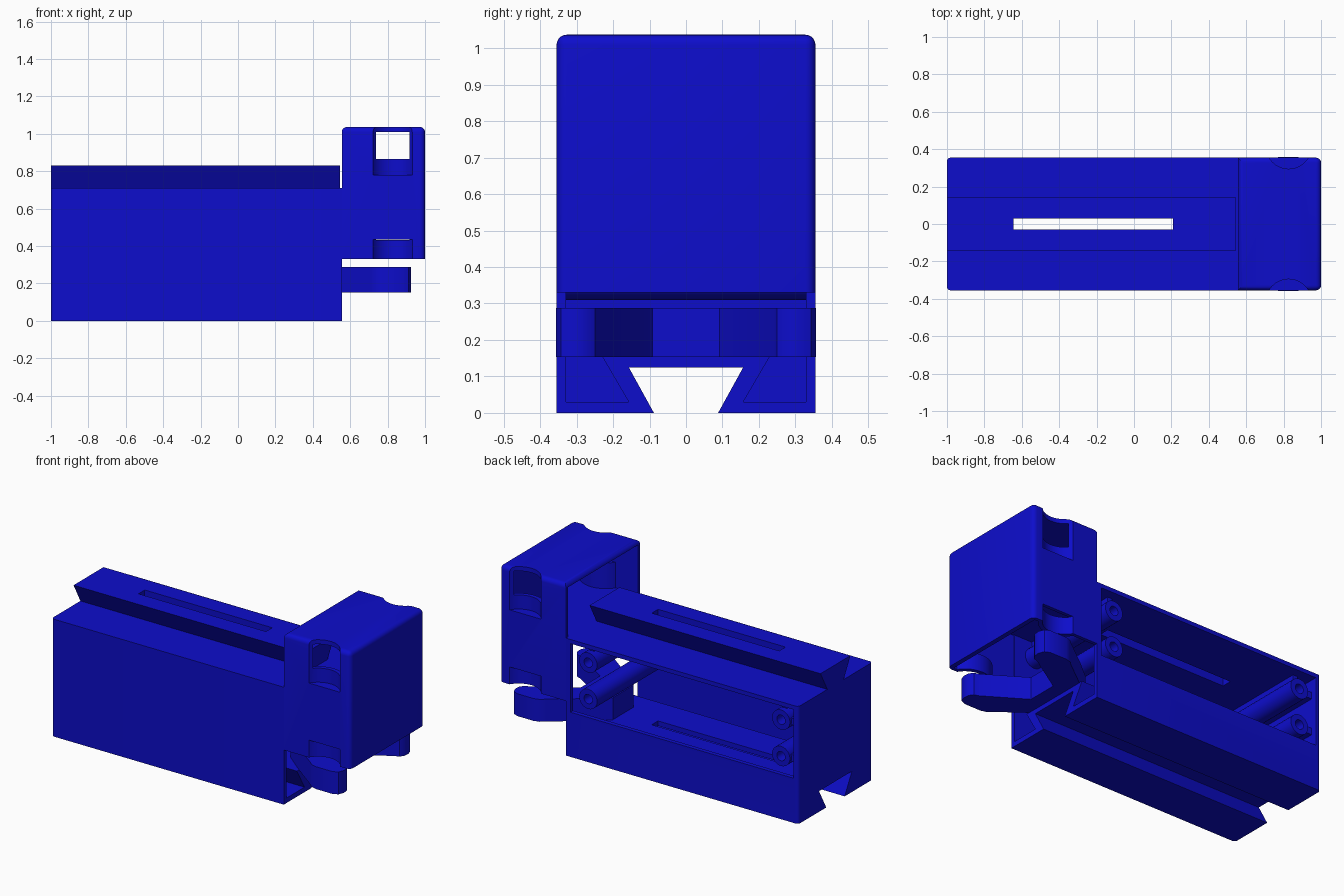
import bpy, bmesh, math

if "Cube" in bpy.data.objects:
    bpy.data.objects.remove(bpy.data.objects["Cube"])

blue = bpy.data.materials.new("deep blue")
blue.diffuse_color = (0.004, 0.004, 0.6, 1)
blue.use_nodes = True
blue.node_tree.nodes["Principled BSDF"].inputs["Base Color"].default_value = blue.diffuse_color


def finish(name, bm):
    bmesh.ops.recalc_face_normals(bm, faces=bm.faces[:])
    me = bpy.data.meshes.new(name)
    bm.to_mesh(me)
    bm.free()
    me.materials.append(blue)
    ob = bpy.data.objects.new(name, me)
    bpy.context.collection.objects.link(ob)
    return ob


def prism(name, pts, a, b, axis='x', bevel=0, pick=None):
    """Extrude a 2D outline along x (points are y, z) or z (points are x, y)."""
    bm = bmesh.new()
    place = (lambda p, t: (t, p[0], p[1])) if axis == 'x' else (lambda p, t: (p[0], p[1], t))
    f = bm.faces.new([bm.verts.new(place(p, a)) for p in pts])
    r = bmesh.ops.extrude_face_region(bm, geom=[f])
    vs = [g for g in r['geom'] if isinstance(g, bmesh.types.BMVert)]
    bmesh.ops.translate(bm, verts=vs, vec=(b - a, 0, 0) if axis == 'x' else (0, 0, b - a))
    bmesh.ops.recalc_face_normals(bm, faces=bm.faces[:])
    if bevel:
        es = [e for e in bm.edges if pick(*[v.co for v in e.verts])]
        bmesh.ops.bevel(bm, geom=es, offset=bevel, segments=5, profile=0.5, affect='EDGES')
    return finish(name, bm)


def box(name, x0, x1, y0, y1, z0, z1, **kw):
    return prism(name, [(y0, z0), (y1, z0), (y1, z1), (y0, z1)], x0, x1, **kw)


def circle(x, y, r, n=40):
    return [(x + r * math.cos(2 * math.pi * i / n), y + r * math.sin(2 * math.pi * i / n)) for i in range(n)]


def boolean(ob, tool, op='DIFFERENCE'):
    m = ob.modifiers.new(op, 'BOOLEAN')
    m.object, m.operation, m.solver = tool, op, 'EXACT'
    bpy.context.view_layer.objects.active = ob
    bpy.ops.object.modifier_apply(modifier=m.name)
    bpy.data.objects.remove(tool)


def smooth(ob):
    bpy.ops.object.select_all(action='DESELECT')
    ob.select_set(True)
    bpy.context.view_layer.objects.active = ob
    bpy.ops.object.shade_smooth_by_angle(angle=math.radians(30))


def mirrored(half):
    return half + [(-y, z) for y, z in reversed(half)]


W = 0.355

# body: box with a dovetail groove underneath
body = prism("body", mirrored([(0.157, 0.125), (0.088, 0), (W, 0), (W, 0.71)]), -1, 0.555, bevel=0.02,
             pick=lambda p, q: p.x < -0.99 and q.x < -0.99 and abs(p.y) > 0.35 and abs(p.y - q.y) < 0.01)
# inner hollow, open at the head end
boolean(body, prism("hollow", mirrored([(0.23, 0.155), (0.157, 0.03), (0.329, 0.03), (0.329, 0.685)]),
                    -0.968, 0.7))
# wide opening in the back wall
boolean(body, box("back_opening", -0.968, 0.525, 0.3, 0.5, 0.27, 0.685))

# dovetail rail on top
rail = prism("top_rail", mirrored([(0.075, 0.705), (0.143, 0.83)]), -1, 0.545)

# long slot through rail, roof and floor
for ob in (body, rail):
    boolean(ob, box("slot", -0.645, 0.208, -0.03, 0.03, -0.2, 1.2))
smooth(body)

# screw tubes running from the front wall to the back opening
for x, sx in ((-0.87, -1), (0.42, 1)):
    for z in (0.59, 0.37):
        tube = prism("screw_tube", circle(x, -z, 0.06, 24), -0.335, 0.335, axis='z')
        bore = prism("bore", circle(x, -z, 0.028, 24), 0.1, 0.5, axis='z')
        boolean(tube, bore)
        tube.rotation_euler = (-math.pi / 2, 0, 0)
        smooth(tube)
        if sx < 0:
            box("tube_web", -0.97, x - 0.055, -0.335, 0.32, z - 0.02, z + 0.02)
        # small foot joining the tube to the roof or floor side
    box("tube_rib", x - 0.015, x + 0.015, -0.335, 0.3, 0.645, 0.69)

# head: rounded shell
head = box("head", 0.555, 1, -W, W, 0.33, 1.037, bevel=0.028,
           pick=lambda p, q: (p.z > 1 and q.z > 1) or (p.x > 0.9 and q.x > 0.9 and abs(p.y - q.y) < 0.01))
R, CX, CY = 0.122, 0.827, W + 0.062
# lower chamber, open below and toward the body; upper chamber, open toward the rail
lower = box("lower_chamber", 0.5, 0.972, -0.335, 0.335, 0.2, 0.685)
upper = box("upper_chamber", 0.5, 0.972, -0.335, 0.335, 0.71, 1.01)
for s in (-1, 1):
    # curved backing left behind the scoops
    boolean(lower, prism("backing", circle(CX, s * CY, R + 0.025), 0.1, 0.433, axis='z'))
    boolean(upper, prism("backing", circle(CX, s * CY, R + 0.025), 0.6, 0.865, axis='z'))
boolean(head, lower)
boolean(head, upper)
for s in (-1, 1):
    # finger scoops at the top and bottom of both sides
    boolean(head, prism("scoop", circle(CX, s * CY, R), 0.78, 1.2, axis='z'))
    boolean(head, prism("scoop", circle(CX, s * CY, R), 0.2, 0.435, axis='z'))
smooth(head)

# forked clip with rounded ends under the head
half = [(0.42, 0.1), (0.53, 0.19), (0.71, 0.325), (0.735, 0.347), (0.77, 0.357), (0.88, 0.357), (0.912, 0.343),
        (0.925, 0.31), (0.922, 0.275), (0.905, 0.25), (0.875, 0.24), (0.64, 0.092)]
clip = prism("forked_clip", half + [(x, -y) for x, y in reversed(half)], 0.153, 0.288, axis='z')
smooth(clip)
